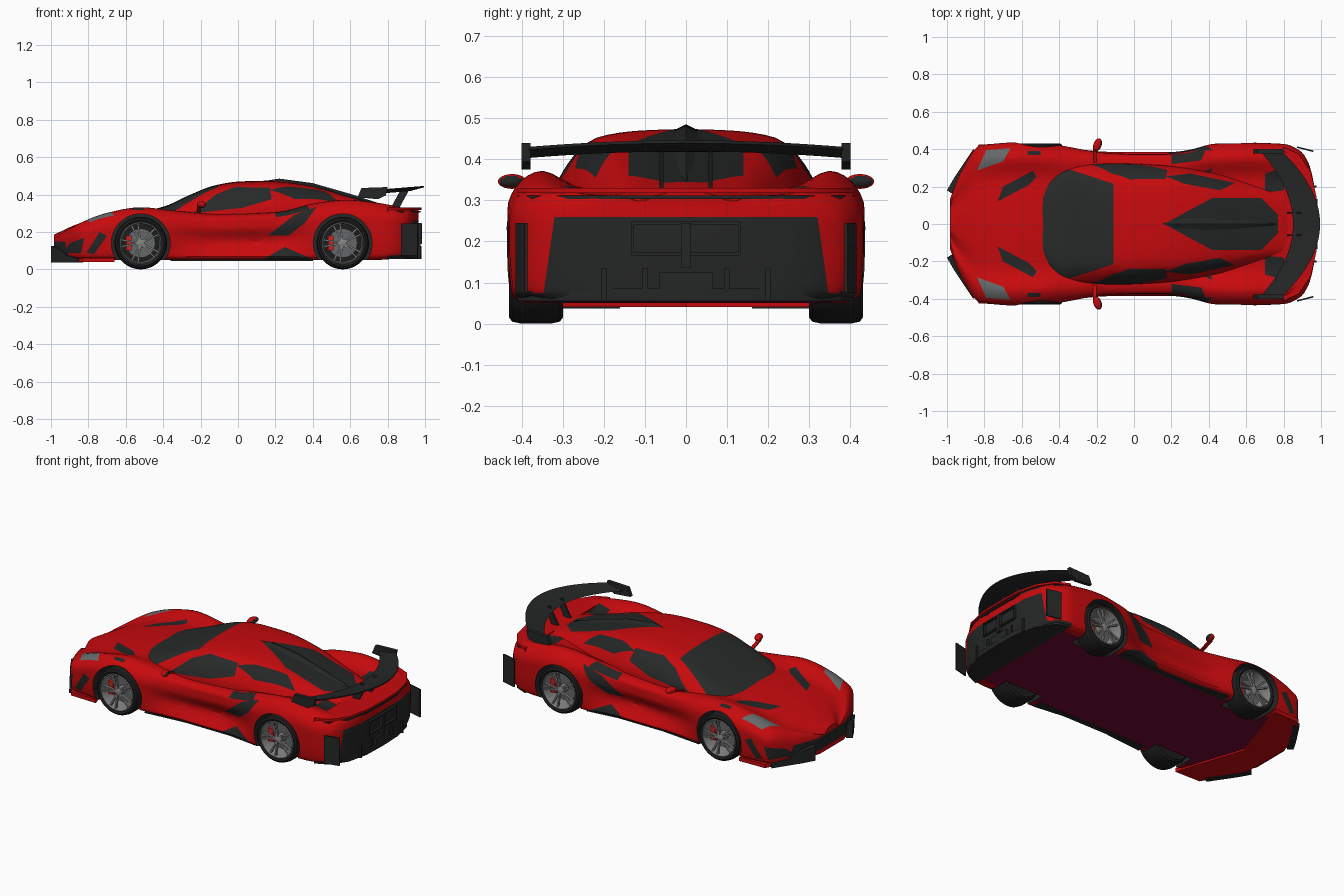
import bpy, bmesh, math
from mathutils import Vector, Matrix

default_cube = bpy.data.objects.get("Cube")
if default_cube:
    bpy.data.objects.remove(default_cube, do_unlink=True)

# Palette
COLOURS = {"body red": (.57, .003, .004), "carbon black": (.018, .019, .019),
           "window glass": (.021, .023, .023), "tyre rubber": (.012, .012, .012),
           "rim silver": (.23, .23, .23), "headlight grey": (.13, .14, .14),
           "floor maroon": (.17, .003, .035), "caliper red": (.6, .015, .012)}
PALETTE = []
for label, rgb in COLOURS.items():
    mat = bpy.data.materials.new(label)
    mat.use_nodes = True
    mat.diffuse_color = (*rgb, 1)
    shader = mat.node_tree.nodes["Principled BSDF"]
    shader.inputs["Base Color"].default_value = (*rgb, 1)
    shader.inputs["Roughness"].default_value = .5
    PALETTE.append(mat)
RED, BLACK, GLASS, RUBBER, SILVER, LAMP, MAROON, CALIPER = range(len(PALETTE))


def finish(name, bm, location=(0, 0, 0), angle=32):
    """Turn a bmesh into a shaded object."""
    mesh = bpy.data.meshes.new(name)
    bm.to_mesh(mesh)
    bm.free()
    for m in PALETTE:
        mesh.materials.append(m)
    ob = bpy.data.objects.new(name, mesh)
    ob.location = location
    bpy.context.collection.objects.link(ob)
    smooth(ob, angle)
    return ob


def smooth(ob, angle):
    bpy.ops.object.select_all(action='DESELECT')
    ob.select_set(True)
    bpy.context.view_layer.objects.active = ob
    bpy.ops.object.shade_smooth_by_angle(angle=math.radians(angle))


def curve(keys):
    """Smooth interpolation through (position, value) keys without overshoot."""
    xs, vs = zip(*keys)
    slopes = [(b - a) / (q - p) for p, q, a, b in zip(xs, xs[1:], vs, vs[1:])]
    inner = [2 * a * b / (a + b) if a * b > 0 else 0 for a, b in zip(slopes, slopes[1:])]
    tangents = [slopes[0], *inner, slopes[-1]]

    def value(x):
        x = min(max(x, xs[0]), xs[-1])
        i = max(k for k in range(len(slopes)) if xs[k] <= x)
        h = xs[i + 1] - xs[i]
        t = (x - xs[i]) / h
        s = 1 - t
        return (vs[i] * s * s * (1 + 2 * t) + tangents[i] * h * t * s * s
                + vs[i + 1] * t * t * (3 - 2 * t) - tangents[i + 1] * h * t * t * s)
    return value


def loft(rows, material, caps=True):
    """Skin closed rings of points."""
    bm = bmesh.new()
    rings = [[bm.verts.new(p) for p in row] for row in rows]
    for a, b in zip(rings, rings[1:]):
        for i in range(len(a)):
            j = (i + 1) % len(a)
            bm.faces.new((a[i], a[j], b[j], b[i]))
    if caps:
        bm.faces.new(rings[0])
        bm.faces.new(rings[-1])
    bmesh.ops.recalc_face_normals(bm, faces=bm.faces)
    for f in bm.faces:
        f.material_index = material
    bm.normal_update()
    return bm


def shell(section, start, end, count):
    """Loft mirrored half sections, with stations packed toward both ends."""
    rows = []
    for i in range(count + 1):
        t = i / count
        x = start + (end - start) * (.5 * t + .25 * (1 - math.cos(math.pi * t)))
        half = section(x)
        fy, fz = (curve(list(enumerate(c))) for c in zip(*half))
        steps = [k / 4 for k in range(4 * (len(half) - 1) + 1)]
        side = [(x, fy(u), fz(u)) for u in steps]
        rows.append(side + [(x, -y, z) for x, y, z in reversed(side[:-1])])
    return loft(rows, RED)


def paint(bm, axis, pts, material, test):
    """Cut a convex outline through the surface along an axis and colour it."""
    u, v = [k for k in range(3) if k != axis]
    area = sum(a[0] * b[1] - b[0] * a[1] for a, b in zip(pts, pts[1:] + pts[:1]))
    if area < 0:
        pts = pts[::-1]
    planes = []

    def region():
        return [f for f in bm.faces if test(f.normal) and
                all((f.calc_center_median() - co).dot(no) < 0 for co, no in planes)]
    for a, b in zip(pts, pts[1:] + pts[:1]):
        co, no = Vector((0, 0, 0)), Vector((0, 0, 0))
        co[u], co[v] = a
        no[u], no[v] = b[1] - a[1], a[0] - b[0]
        faces = region()
        parts = set(faces) | {e for f in faces for e in f.edges} | {p for f in faces for p in f.verts}
        bmesh.ops.bisect_plane(bm, geom=list(parts), dist=1e-5, plane_co=co, plane_no=no)
        planes.append((co, no))
    for f in region():
        f.material_index = material


upward = lambda n: n.z > .1
flat_top = lambda n: n.z > .5
downward = lambda n: n.z < -.5
sideways = lambda n: abs(n.y) > .25


def paint_pair(bm, pts, material, test=upward):
    for s in (1, -1):
        paint(bm, 2, [(x, s * y) for x, y in pts], material, test)


def box(name, centre, size, material, turn=0, axis='Y'):
    bm = bmesh.new()
    bmesh.ops.create_cube(bm, size=1, matrix=Matrix.Rotation(turn, 4, axis) @ Matrix.Diagonal((*size, 1)))
    for f in bm.faces:
        f.material_index = material
    return finish(name, bm, centre)


def slab(name, pts, low, high, material):
    return finish(name, loft([[(x, y, z) for x, y in pts] for z in (low, high)], material))


def lathe(name, profile, material, caps=False, sides=48):
    rows = [[(r * math.cos(a * math.tau / sides), y, r * math.sin(a * math.tau / sides))
             for a in range(sides)] for r, y in profile]
    return finish(name, loft(rows, material, caps))


# Main body
width = curve([(-.985, .13), (-.93, .27), (-.82, .42), (-.6, .437), (-.4, .42), (-.1, .395), (.2, .395),
               (.42, .428), (.6, .435), (.8, .428), (.89, .39), (.94, .31), (.965, .2)])
fender = curve([(-.985, .165), (-.85, .245), (-.7, .302), (-.52, .332), (-.35, .315), (-.1, .295),
                (.2, .305), (.42, .355), (.58, .372), (.75, .355), (.965, .31)])
deck = curve([(-.985, .185), (-.85, .245), (-.7, .285), (-.5, .315), (-.2, .31), (.3, .31), (.6, .34), (.965, .32)])
scallop = curve([(-.38, 0), (-.2, .035), (.1, .055), (.3, .03), (.42, 0)])
keel = curve([(.75, .05), (.965, .065)])


def body_section(x):
    w, top, mid, d, low = width(x), fender(x), deck(x), scallop(x), keel(x)
    h = top - low
    return [(.9 * w, low), (w - .01, low + .02), (w - d, low + .4 * h), (w - .4 * d, low + .7 * h),
            (.94 * w, low + .9 * h), (.8 * w, top), (.55 * w, min(top, mid) - .012), (.25 * w, mid - .003), (0, mid)]


body = shell(body_section, -.985, .965, 80)
paint(body, 2, [(-.8, -.35), (.8, -.35), (.8, .35), (-.8, .35)], MAROON, downward)
paint(body, 2, [(.8, -.44), (1, -.44), (1, .44), (.8, .44)], BLACK, downward)
paint_pair(body, [(-.73, .12), (-.7, .2), (-.54, .285), (-.52, .25), (-.56, .21)], BLACK)  # hood vents
paint_pair(body, [(-.84, .285), (-.79, .395), (-.66, .405), (-.7, .335)], LAMP)  # headlights
paint_pair(body, [(-.57, .37), (-.57, .39), (-.5, .39), (-.5, .37)], BLACK)      # fender slots
paint_pair(body, [(.7, .17), (.7, .27), (.8, .3), (.82, .18)], BLACK)            # engine vents
paint_pair(body, [(.2, .32), (.2, .4), (.39, .41), (.36, .34)], BLACK, flat_top) # intake tops
for outline in ([(.16, .18), (.3, .29), (.42, .335), (.36, .25), (.27, .18)],    # side intakes
                [(.13, .05), (.25, .12), (.41, .05)],
                [(-.93, .09), (-.9, .14), (-.82, .17), (-.84, .085)],
                [(-.81, .09), (-.74, .2), (-.7, .18), (-.77, .08)]):
    paint(body, 1, outline, BLACK, sideways)
paint(body, 0, [(-.28, .15), (-.31, .075), (.31, .075), (.28, .15)], BLACK, lambda n: n.x < -.2)
paint(body, 0, [(-.32, .26), (-.35, .05), (.35, .05), (.32, .26)], BLACK, lambda n: n.x > .2)
car_body = finish("body_shell", body)

# Wheel arches
for x in (-.52, .56):
    for s in (1, -1):
        cutter = lathe("arch_cutter", [(.157, -.12), (.157, .12)], BLACK, True)
        cutter.location = (x, s * .4, .14)
        cutter.hide_render = True
        cut = car_body.modifiers.new("arch", 'BOOLEAN')
        cut.operation, cut.solver, cut.object = 'DIFFERENCE', 'EXACT', cutter
        bpy.context.view_layer.objects.active = car_body
        bpy.ops.object.modifier_apply(modifier=cut.name)
        bpy.data.objects.remove(cutter, do_unlink=True)
smooth(car_body, 32)

# Cabin with windscreen, side glass and engine cover
belt = curve([(-.53, .12), (-.45, .25), (-.37, .305), (-.1, .325), (.15, .315), (.4, .28), (.65, .22), (.9, .16)])
roof = curve([(-.53, .305), (-.39, .338), (-.26, .397), (-.12, .45), (.01, .47), (.17, .474), (.4, .447),
              (.57, .4), (.75, .35), (.9, .31)])


def cabin_section(x):
    w, top, low = belt(x), roof(x), .27
    h = top - low
    return [(w, low), (.99 * w, low + .25 * h), (.89 * w, low + .6 * h), (.68 * w, low + .9 * h),
            (.35 * w, low + .98 * h), (0, top)]


cabin = shell(cabin_section, -.53, .9, 60)
paint(cabin, 2, [(-.6, -.33), (-.37, -.3), (-.11, -.215), (-.11, .215), (-.37, .3), (-.6, .33)], GLASS, upward)
paint(cabin, 1, [(-.24, .3), (-.12, .4), (-.02, .44), (.17, .437), (.18, .375), (.03, .33)], GLASS, sideways)
paint(cabin, 2, [(.16, 0), (.42, .14), (.68, .14), (.77, .05), (.77, -.05), (.68, -.14), (.42, -.14)], BLACK, upward)
paint_pair(cabin, [(.17, .255), (.3, .27), (.54, .22), (.46, .18), (.27, .215)], BLACK)
finish("cabin", cabin)
spine = [(.15, .004, .0), (.22, .05, .013), (.4, .06, .014), (.6, .04, .012), (.76, .01, .004)]
finish("roof_spine", loft([[(x, -w, roof(x) - .012), (x, 0, roof(x) + h), (x, w, roof(x) - .012)]
                           for x, w, h in spine], BLACK))

# Rear wing: a swept crescent on two struts
rows = []
for k in range(-16, 17):
    q = (k / 16) ** 2
    lead, trail, drop = .85 - .17 * q, .995 - .2 * q, .016 * q
    rows.append([(lead, k * .024, .418 - drop / 2), ((lead + trail) / 2, k * .024, .432 - drop),
                 (trail, k * .024, .446 - drop), (trail, k * .024, .439 - drop),
                 ((lead + trail) / 2, k * .024, .419 - drop)])
finish("rear_wing", loft(rows, BLACK))
for s in (1, -1):
    plate = [(.64, .385), (.66, .435), (.8, .44), (.79, .395), (.75, .375)]
    finish("wing_endplate", loft([[(x, s * y, z) for x, z in plate] for y in (.378, .4)], BLACK))
    box("wing_strut", (.865, s * .06, .375), (.04, .01, .12), BLACK, .5)

# Tail: lip, bumper, fins and frame
tail = [(.8, -.41), (.88, -.375), (.945, -.28), (.975, -.15), (.98, 0)]
tail += [(x, -y) for x, y in reversed(tail[:-1])]
slab("tail_lip", tail, .318, .33, RED)
slab("tail_gap", [(x - .004, y) for x, y in tail], .303, .312, BLACK)
slab("rear_bumper", tail, .055, .085, BLACK)
for y in (-.2, -.1, .1, .2):
    box("diffuser_fin", (.925, y, .095), (.1, .012, .08), BLACK)
for z in (.17, .245):
    box("tail_frame_rail", (.972, 0, z), (.016, .26, .008), BLACK)
box("tail_spine", (.972, 0, .19), (.024, .024, .11), BLACK)
box("exhaust_block", (.965, 0, .105), (.03, .13, .04), BLACK)

# Parts repeated on both sides
for s in (1, -1):
    flip = lambda pts: [(x, s * y) for x, y in pts]
    box("tail_frame_post", (.972, s * .13, .207), (.016, .008, .08), BLACK)
    box("corner_vane", (.915, s * .4, .16), (.09, .008, .17), BLACK, s * -.25, 'Z')
    slab("front_splitter", flip([(-.97, 0), (-.96, .2), (-.83, .425), (-.66, .43), (-.7, .3), (-.8, 0)]), .04, .062, RED)
    blade = [(-1, .18, .125), (-.96, .25, .11), (-.92, .31, .075), (-.86, .4, .06)]
    finish("front_canard", loft([[(x, s * y, .037), (x, s * y, z), (x + .03, s * (y - .02), z),
                                  (x + .03, s * (y - .02), .037)] for x, y, z in blade], BLACK))
    slab("side_sill", flip([(-.36, .335), (-.36, .39), (-.1, .365), (.2, .365), (.4, .39), (.4, .335)]),
         .046, .053, BLACK)
    box("mirror_stalk", (-.21, s * .37, .325), (.02, .09, .01), RED, s * .35, 'X')
    bm = bmesh.new()
    bmesh.ops.create_uvsphere(bm, u_segments=20, v_segments=12, radius=1, matrix=Matrix.Rotation(s * -.35, 4, 'Z')
                              @ Matrix.Diagonal((.022, .036, .018, 1)))
    bm.normal_update()
    for f in bm.faces:
        f.material_index = BLACK if f.normal.x > .6 else RED
    finish("side_mirror", bm, (-.195, s * .423, .346))

# Wheels
tread = [(.112, .06), (.124, .066), (.135, .058), (.14, .035)]
tread += [(r, -y) for r, y in reversed(tread)]
for x in (-.52, .56):
    for s in (1, -1):
        parts = [lathe("tyre", tread, RUBBER),
                 lathe("rim", [(.112, .06), (.107, .063), (.103, .05), (.1, -.05)], SILVER),
                 lathe("wheel_back", [(.112, -.06), (.112, -.05)], RUBBER, True),
                 lathe("brake_disc", [(.078, -.008), (.078, .002)], LAMP, True),
                 lathe("hub", [(.024, 0), (.024, .05), (.014, .056)], SILVER, True, 20),
                 box("brake_caliper", (.065, .012, 0), (.03, .03, .08), CALIPER)]
        for k in range(10):
            a = math.tau * (k // 2) / 5 + (.17 if k % 2 else -.17)
            parts.append(box("spoke", (.062 * math.cos(a), .048, .062 * math.sin(a)),
                             (.09, .014, .009), SILVER, -a))
        place = Matrix.Translation((x, s * .365, .14)) @ Matrix.Rotation(0 if s > 0 else math.pi, 4, 'Z')
        for ob in parts:
            ob.matrix_world = place @ Matrix.Translation(ob.location)
